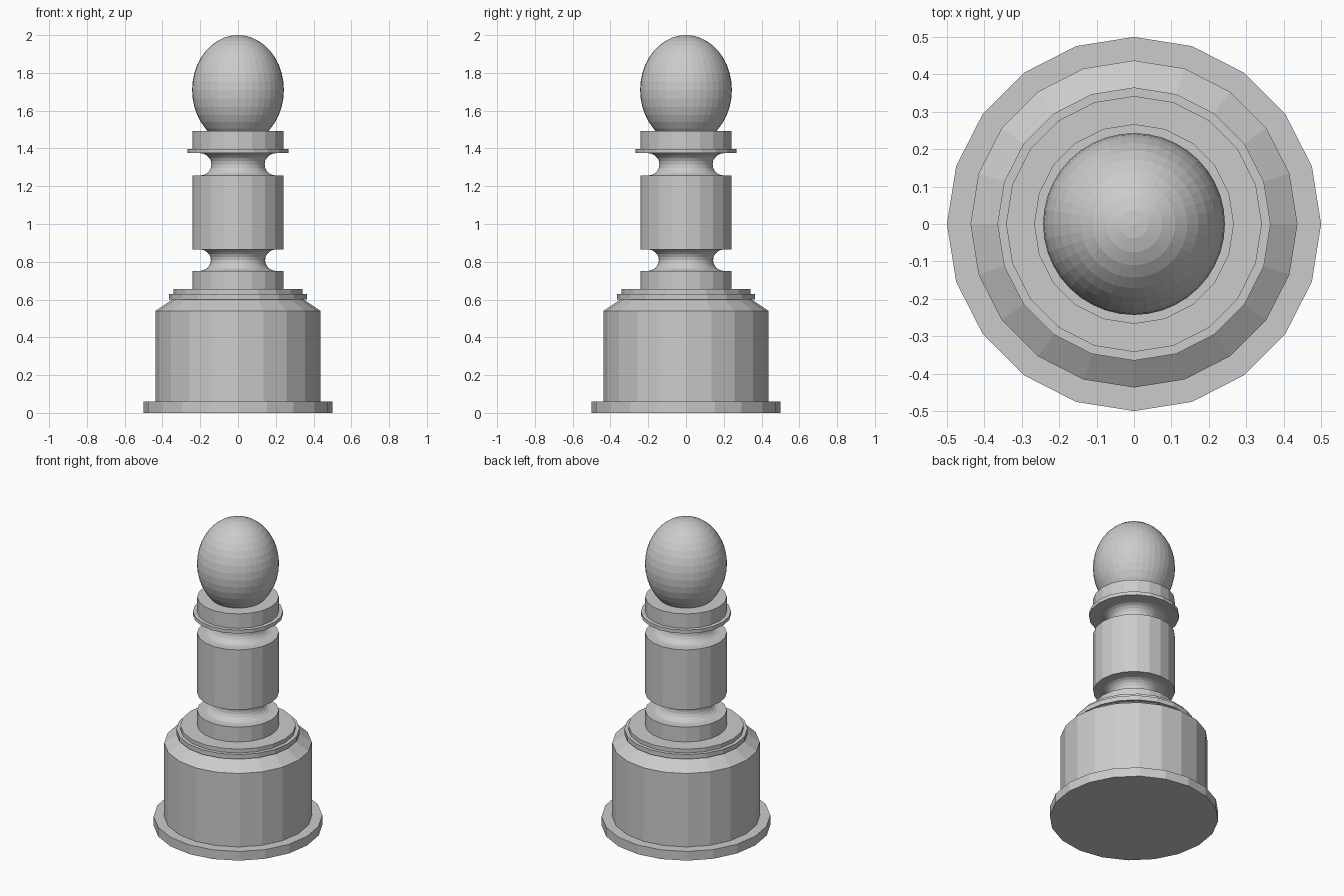
import bpy, bmesh
from math import sin, cos, pi, radians

if "Cube" in bpy.data.objects:
    bpy.data.objects.remove(bpy.data.objects["Cube"])


def lathe(name, profile, sides=20):
    """Revolve (radius, height) points into a closed, flat-faced solid."""
    bm = bmesh.new()
    rings = [[bm.verts.new((r * cos(2 * pi * i / sides), r * sin(2 * pi * i / sides), z))
              for i in range(sides)] for r, z in profile]
    for low, high in zip(rings, rings[1:]):
        for i in range(sides):
            j = (i + 1) % sides
            bm.faces.new((low[i], low[j], high[j], high[i]))
    bm.faces.new(rings[0][::-1])
    bm.faces.new(rings[-1])
    mesh = bpy.data.meshes.new(name)
    bm.to_mesh(mesh)
    bm.free()
    obj = bpy.data.objects.new(name, mesh)
    bpy.context.collection.objects.link(obj)
    return obj


def groove(name, low, high):
    """Concave neck with a half-round hollow."""
    mid, half = (low + high) / 2, (high - low) / 2
    lathe(name, [(0.2 - half * cos(radians(a)), mid + half * sin(radians(a)))
                 for a in range(-90, 91, 18)], sides=40)


# Stepped base with foot, drum, chamfer and rings
lathe("base", [(0.5, 0), (0.5, 0.06), (0.437, 0.06), (0.437, 0.54), (0.348, 0.6),
               (0.365, 0.6), (0.365, 0.63), (0.342, 0.63), (0.342, 0.655),
               (0.242, 0.655), (0.242, 0.752)])

# Column between two hollow necks
groove("lower_neck", 0.752, 0.865)
lathe("column", [(0.242, 0.865), (0.242, 1.257)])
groove("upper_neck", 1.257, 1.375)

# Collar with a thin rim
lathe("collar", [(0.267, 1.375), (0.267, 1.398), (0.242, 1.398), (0.242, 1.492)])

# Egg-shaped head
bpy.ops.mesh.primitive_uv_sphere_add(segments=40, ring_count=20, radius=1, location=(0, 0, 1.71))
head = bpy.context.object
head.name = "head"
head.scale = (0.243, 0.243, 0.29)
